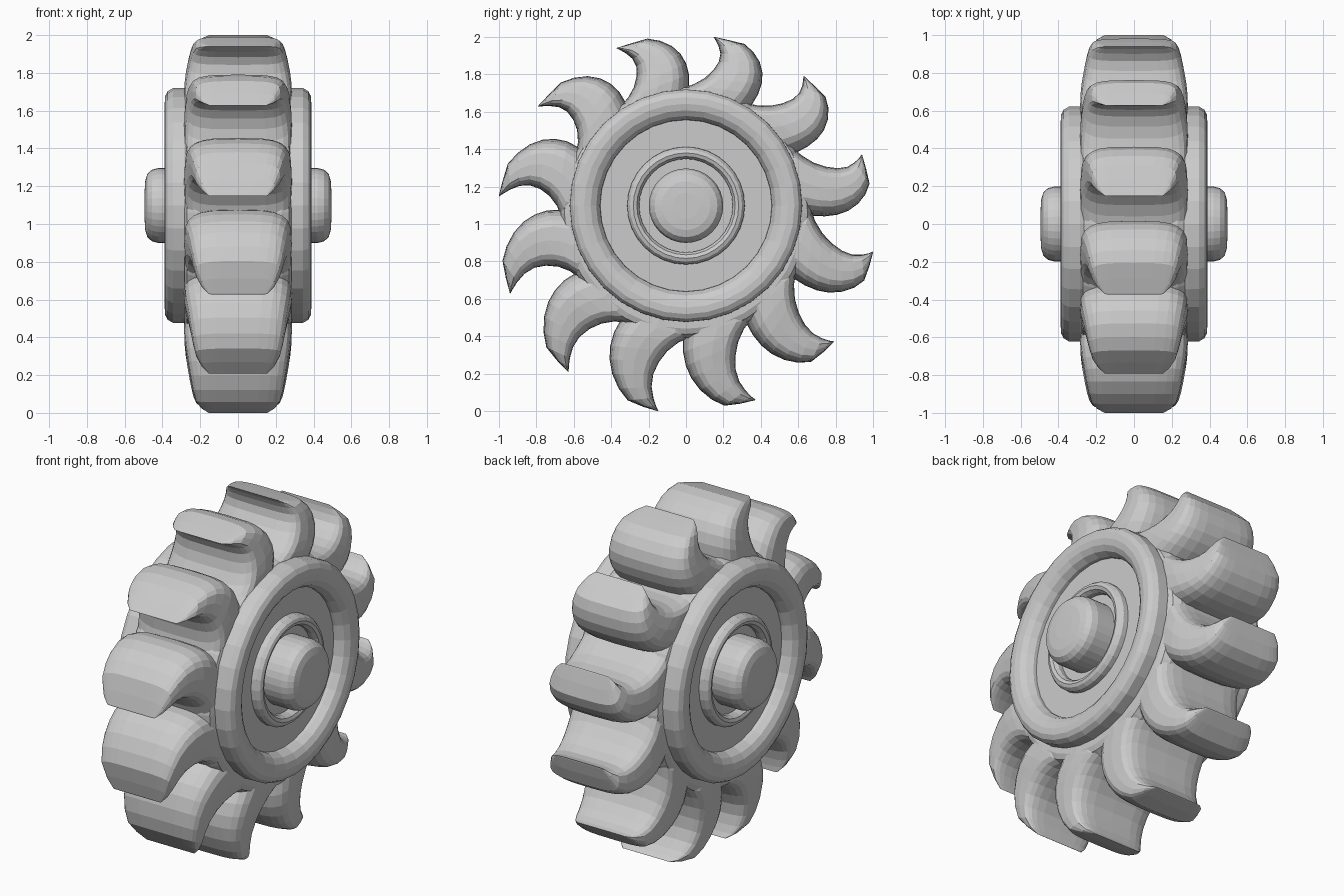
import bpy, bmesh
from math import sin, cos, pi, copysign, radians
from mathutils import Matrix, Vector

if "Cube" in bpy.data.objects:
    bpy.data.objects.remove(bpy.data.objects["Cube"])


def loft(bm, rings, cap=True):
    loops = [[bm.verts.new(p) for p in ring] for ring in rings]
    for a, b in zip(loops, loops[1:]):
        for i in range(len(a)):
            j = (i + 1) % len(a)
            bm.faces.new((a[i], a[j], b[j], b[i]))
    if cap:
        bm.faces.new(loops[0])
        bm.faces.new(loops[-1])


def finish(bm, name):
    bmesh.ops.remove_doubles(bm, verts=bm.verts, dist=1e-5)
    bmesh.ops.recalc_face_normals(bm, faces=bm.faces)
    me = bpy.data.meshes.new(name)
    bm.to_mesh(me)
    bm.free()
    ob = bpy.data.objects.new(name, me)
    bpy.context.collection.objects.link(ob)
    return ob


def lathe(name, profile, cz, side=1, n=32):
    # revolve (x, radius) pairs around the axle; closed profiles make hollow rings
    bm = bmesh.new()
    rings = [[(side * x, r * cos(2 * pi * i / n), cz + r * sin(2 * pi * i / n))
              for i in range(n)] for x, r in profile]
    loft(bm, rings, cap=profile[0] != profile[-1])
    return finish(bm, name)


def power(v, e):
    return copysign(abs(v) ** e, v)


# hooked blades: concave point, convex point, half width, upward shift of the root
STATIONS = [
    ((-0.03, 0.56), (0.28, 0.47), 0.285, 0.06),
    ((-0.03, 0.665), (0.345, 0.565), 0.285, 0.06),
    ((0.04, 0.69), (0.385, 0.635), 0.284, 0.057),
    ((0.10, 0.73), (0.405, 0.70), 0.277, 0.05),
    ((0.145, 0.78), (0.409, 0.765), 0.266, 0.042),
    ((0.175, 0.835), (0.394, 0.835), 0.254, 0.032),
    ((0.184, 0.89), (0.36, 0.90), 0.241, 0.02),
    ((0.174, 0.94), (0.312, 0.953), 0.224, 0.01),
    ((0.16, 0.976), (0.23, 0.98), 0.195, 0.003),
    ((0.147, 1.0), (0.153, 1.0), 0.155, 0.0),
]
N = 24
bm = bmesh.new()
for k in range(12):
    rot = Matrix.Rotation(radians(30 * k), 4, 'X')
    rings = []
    for a, b, w, shift in STATIONS:
        a, b, ring = Vector((0, *a)), Vector((0, *b)), []
        for i in range(N):
            t = 2 * pi * i / N
            e = 0.56 if sin(t) > 0 else 0.48  # softer corners on the convex side
            p = a.lerp(b, 0.5 + 0.5 * power(sin(t), e))
            p.x = w * power(cos(t), e)
            ring.append(Matrix.Translation((0, 0, 1 + shift)) @ rot @ p)
        rings.append(ring)
    loft(bm, rings)
finish(bm, "blades")

# solid core under the blades
lathe("core", [(-0.283, 0.62), (-0.27, 0.65), (-0.23, 0.67),
               (0.23, 0.67), (0.27, 0.65), (0.283, 0.62)], 1.06, n=36)

# side fittings, centred slightly above the blade centre
AXLE = 1.098
RIM = [(0.22, 0.60), (0.285, 0.622), (0.345, 0.621), (0.372, 0.605), (0.386, 0.58),
       (0.388, 0.545), (0.38, 0.51), (0.36, 0.48), (0.325, 0.46), (0.22, 0.453), (0.22, 0.60)]
COLLAR = [(0.28, 0.315), (0.335, 0.314), (0.355, 0.30), (0.362, 0.282),
          (0.355, 0.263), (0.335, 0.25), (0.28, 0.25), (0.28, 0.315)]
HUB = [(0.25, 0.198), (0.42, 0.199), (0.455, 0.19), (0.48, 0.168),
       (0.491, 0.13), (0.495, 0.07), (0.495, 0.02)]
PLATE = [(0.2, 0.50), (0.305, 0.50)]
for side, tag in ((1, "right"), (-1, "left")):
    for part, profile in (("rim", RIM), ("collar", COLLAR), ("hub_cap", HUB), ("side_plate", PLATE)):
        lathe(f"{part}_{tag}", profile, AXLE, side)
